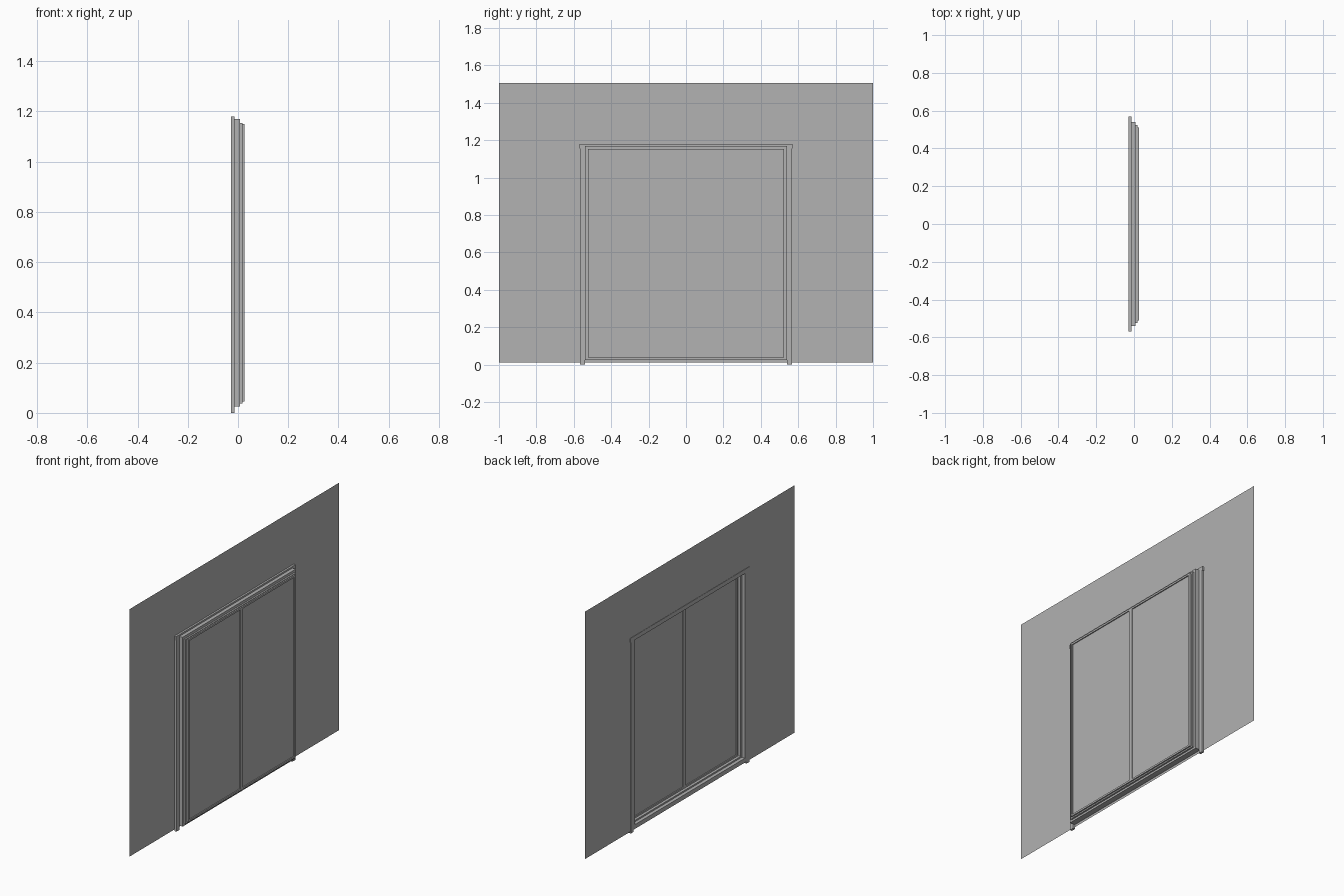
import bpy
import bmesh

cube = bpy.data.objects.get("Cube")
if cube:
    bpy.data.objects.remove(cube, do_unlink=True)

# Single grey finish
grey = bpy.data.materials.new("light_grey")
grey.use_nodes = True
colour = (0.445, 0.445, 0.445, 1)
grey.diffuse_color = colour
grey.node_tree.nodes["Principled BSDF"].inputs["Base Color"].default_value = colour


def finish(name, bm):
    bmesh.ops.recalc_face_normals(bm, faces=bm.faces)
    mesh = bpy.data.meshes.new(name)
    bm.to_mesh(mesh)
    bm.free()
    mesh.materials.append(grey)
    obj = bpy.data.objects.new(name, mesh)
    bpy.context.collection.objects.link(obj)
    return obj


def box(name, x, y, z):
    bm = bmesh.new()
    bmesh.ops.create_cube(bm, size=1)
    for v in bm.verts:
        v.co = [r[0] + (c + 0.5) * (r[1] - r[0]) for c, r in zip(v.co, (x, y, z))]
    return finish(name, bm)


def ring(name, x, outer, inner):
    """Rectangular frame; outer and inner are (y0, y1, z0, z1). One x makes a flat sheet."""
    bm = bmesh.new()

    def loop(px, r):
        y0, y1, z0, z1 = r
        return [bm.verts.new((px, a, b)) for a, b in ((y0, z0), (y1, z0), (y1, z1), (y0, z1))]

    if len(x) == 1:
        loops = [loop(x[0], outer), loop(x[0], inner)]
    else:
        a, b = x
        loops = [loop(a, outer), loop(b, outer), loop(b, inner), loop(a, inner)]
        loops.append(loops[0])
    for p, q in zip(loops, loops[1:]):
        for i in range(4):
            j = (i + 1) % 4
            bm.faces.new((p[i], p[j], q[j], q[i]))
    return finish(name, bm)


# Thin wall sheet with the doorway opening
ring("wall", (-0.026,), (-1, 1, 0.011, 1.506), (-0.54, 0.54, 0.027, 1.16))

# Casing around the opening
for side, label in ((1, "back"), (-1, "front")):
    edges = sorted((side * 0.54, side * 0.567))
    box(label + "_casing_jamb", (-0.028, -0.014), edges, (0, 1.155))
box("casing_header", (-0.028, -0.014), (-0.57, 0.57), (1.155, 1.18))

# Stepped door frame
ring("outer_frame", (-0.027, 0.008), (-0.54, 0.54, 0.026, 1.17), (-0.525, 0.525, 0.038, 1.154))
ring("middle_frame", (-0.006, 0.018), (-0.525, 0.525, 0.038, 1.154), (-0.514, 0.514, 0.047, 1.143))

# Pair of sliding leaves, each a slim sash and a flat panel
for label, y0, y1 in (("front", -0.512, -0.001), ("back", 0.001, 0.512)):
    rail = 0.011
    ring(label + "_sash", (0.010, 0.026), (y0, y1, 0.046, 1.15),
         (y0 + rail, y1 - rail, 0.046 + rail, 1.15 - rail))
    box(label + "_panel", (0.016, 0.020), (y0 + rail, y1 - rail), (0.046 + rail, 1.15 - rail))

# Strip closing the joint between the leaves
box("meeting_strip", (0.012, 0.024), (-0.004, 0.004), (0.047, 1.148))
